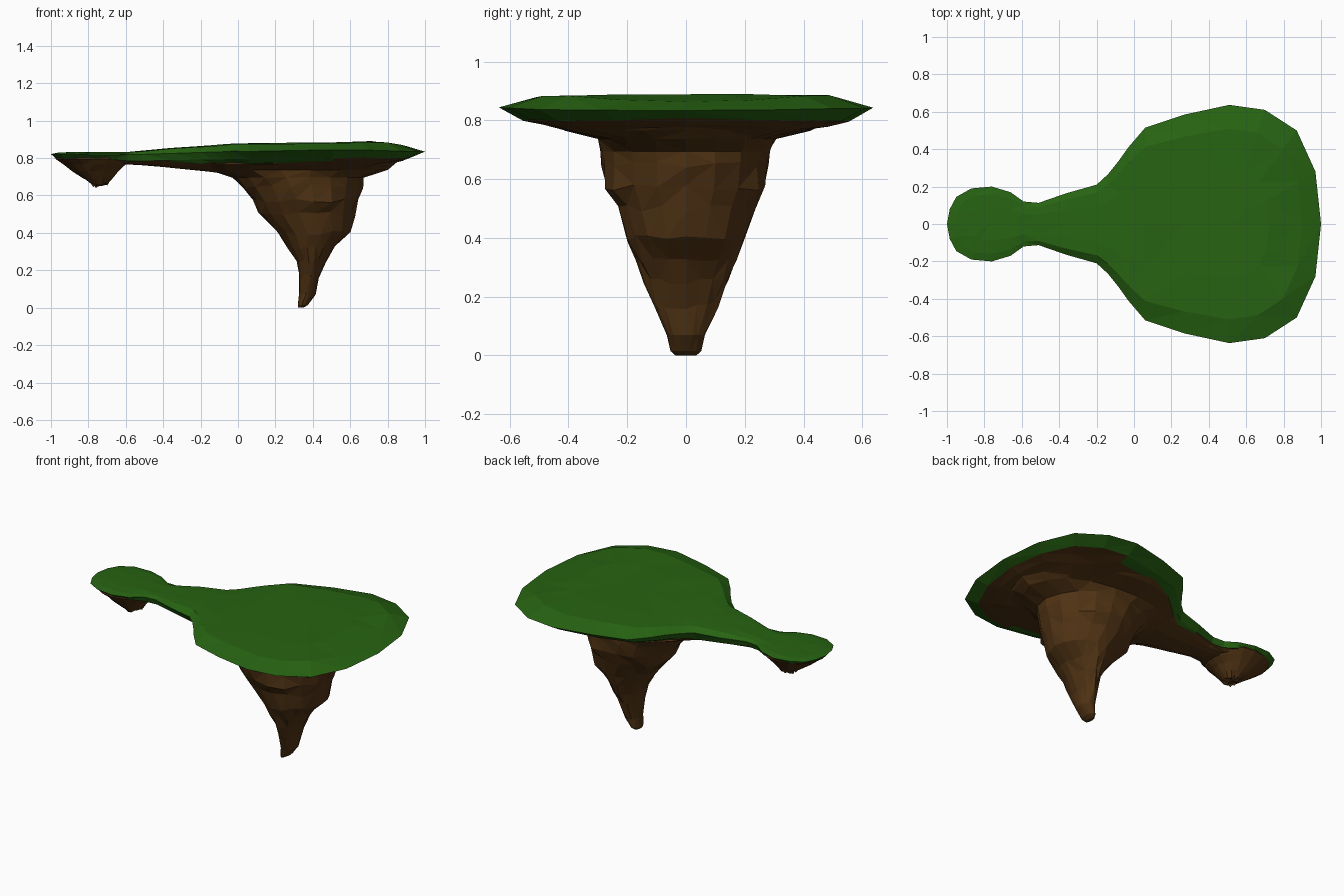
import bpy, bmesh, math, random

if "Cube" in bpy.data.objects:
    bpy.data.objects.remove(bpy.data.objects["Cube"])
random.seed(4)


def material(name, rgb):
    m = bpy.data.materials.new(name)
    m.diffuse_color = (*rgb, 1)
    m.use_nodes = True
    m.node_tree.nodes["Principled BSDF"].inputs["Base Color"].default_value = m.diffuse_color
    return m


GRASS = material("grass green", (0.02, 0.125, 0.006))
EARTH = material("earth brown", (0.08, 0.033, 0.007))


def interp(table, x):
    if x <= table[0][0]:
        return table[0][1]
    for (x0, v0), (x1, v1) in zip(table, table[1:]):
        if x <= x1:
            return v0 + (v1 - v0) * (x - x0) / (x1 - x0)
    return table[-1][1]


def loft(name, rings, rule, cap=False):
    """Skin a list of closed rings; rule(band, centre) gives the material index."""
    bm = bmesh.new()
    rows = [[bm.verts.new(p) for p in ring] for ring in rings]
    n = len(rows[0])
    for b, (lo, hi) in enumerate(zip(rows, rows[1:])):
        for i in range(n):
            j = (i + 1) % n
            f = bm.faces.new((lo[i], lo[j], hi[j], hi[i]))
            f.material_index = rule(b, f.calc_center_median())
    if cap:
        for row in (rows[0], rows[-1]):
            f = bm.faces.new(row)
            f.material_index = 1
    bmesh.ops.remove_doubles(bm, verts=bm.verts, dist=0.0005)
    bmesh.ops.dissolve_degenerate(bm, edges=bm.edges, dist=0.0005)
    bmesh.ops.triangulate(bm, faces=bm.faces)
    bmesh.ops.recalc_face_normals(bm, faces=bm.faces)
    me = bpy.data.meshes.new(name)
    bm.to_mesh(me)
    bm.free()
    me.materials.append(GRASS)
    me.materials.append(EARTH)
    ob = bpy.data.objects.new(name, me)
    bpy.context.collection.objects.link(ob)
    return ob


# Keyhole-shaped plan outline, mirrored across y
half = [(-1, 0), (-.985, .08), (-.95, .145), (-.87, .19), (-.76, .2), (-.66, .17),
        (-.59, .12), (-.51, .113), (-.36, .165), (-.2, .21), (-.14, .265), (-.08, .34),
        (-.03, .41), (.06, .515), (.27, .585), (.51, .637), (.7, .61), (.87, .5),
        (.97, .28), (1, 0)]
outline = half + [(x, -y) for x, y in half[-2:0:-1]]

# Heights along the island's length
TOP = [(-1, .833), (-.6, .83), (-.4, .85), (0, .879), (.5, .882), (.78, .892), (1, .85)]
RIM = [(-1, .82), (-.6, .818), (-.2, .832), (.5, .845), (1, .836)]
EDGE = [(-1, .80), (-.6, .787), (-.2, .79), (.5, .798), (1, .805)]
UNDER = [(-1, .79), (-.55, .772), (-.2, .757), (.5, .765), (1, .775)]
CORE = [(-.55, .766), (-.35, .748), (-.2, .732), (0, .71), (.7, .725)]


def mid(x):
    return (interp(EDGE, x) + interp(UNDER, x)) / 2


def at(table):
    return lambda x: interp(table, x)


def plan_ring(s, height, jitter):
    ring = []
    for x, y in outline:
        c = min(max(x, -.78), .5)
        px = c + (x - c) * s
        dz = random.uniform(-jitter, jitter) if s > 0 else 0
        ring.append((px, y * s, height(px) + dz))
    return ring


# Land slab: grassy top and rim, earthy underside
slab = [plan_ring(0, at(TOP), 0), plan_ring(.45, at(TOP), .002),
        plan_ring(.8, lambda x: interp(TOP, x) - .004, .002),
        plan_ring(1, at(RIM), .002), plan_ring(.87, at(EDGE), .005),
        plan_ring(.76, mid, .004), plan_ring(.64, at(UNDER), .005),
        plan_ring(.32, at(CORE), .003), plan_ring(0, at(CORE), 0)]


def slab_colour(band, c):
    if band < 4:
        return 0
    if band == 4 and -.3 < c.x < .42:
        return 0
    if band == 5 and -.1 < c.x < .25:
        return 0
    return 1


loft("land_slab", slab, slab_colour)


# Hanging rocks: each level is z, left x, right x, half depth
def rock(name, levels, sides, jitter):
    rings = []
    for z, x0, x1, d in levels:
        cx, rx = (x0 + x1) / 2, (x1 - x0) / 2
        ring = []
        for i in range(sides):
            a = 2 * math.pi * i / sides
            k = 1 + random.uniform(-jitter, jitter)
            ring.append((cx + rx * k * math.cos(a), d * k * math.sin(a),
                         max(0, z + (random.uniform(-.012, .012) if .1 < z < .68 else 0))))
        rings.append(ring)
    return loft(name, rings, lambda b, c: 1, cap=True)


rock("main_rock", [(0, .322, .35, .035), (.015, .32, .375, .052), (.07, .325, .415, .065),
                   (.17, .326, .432, .11), (.25, .315, .47, .143), (.32, .27, .515, .17),
                   (.4, .215, .6, .2), (.5, .11, .625, .238), (.57, .075, .64, .278),
                   (.65, .02, .66, .285), (.695, -.03, .672, .292), (.737, -.17, .79, .31),
                   (.765, -.2, .83, .42), (.79, -.15, .85, .47)], 18, .03)

rock("small_rock", [(.652, -.775, -.725, .03), (.665, -.79, -.695, .055),
                    (.692, -.83, -.67, .085), (.73, -.885, -.64, .12),
                    (.765, -.93, -.6, .155), (.795, -.975, -.575, .185),
                    (.81, -.97, -.58, .18)], 16, .02)
